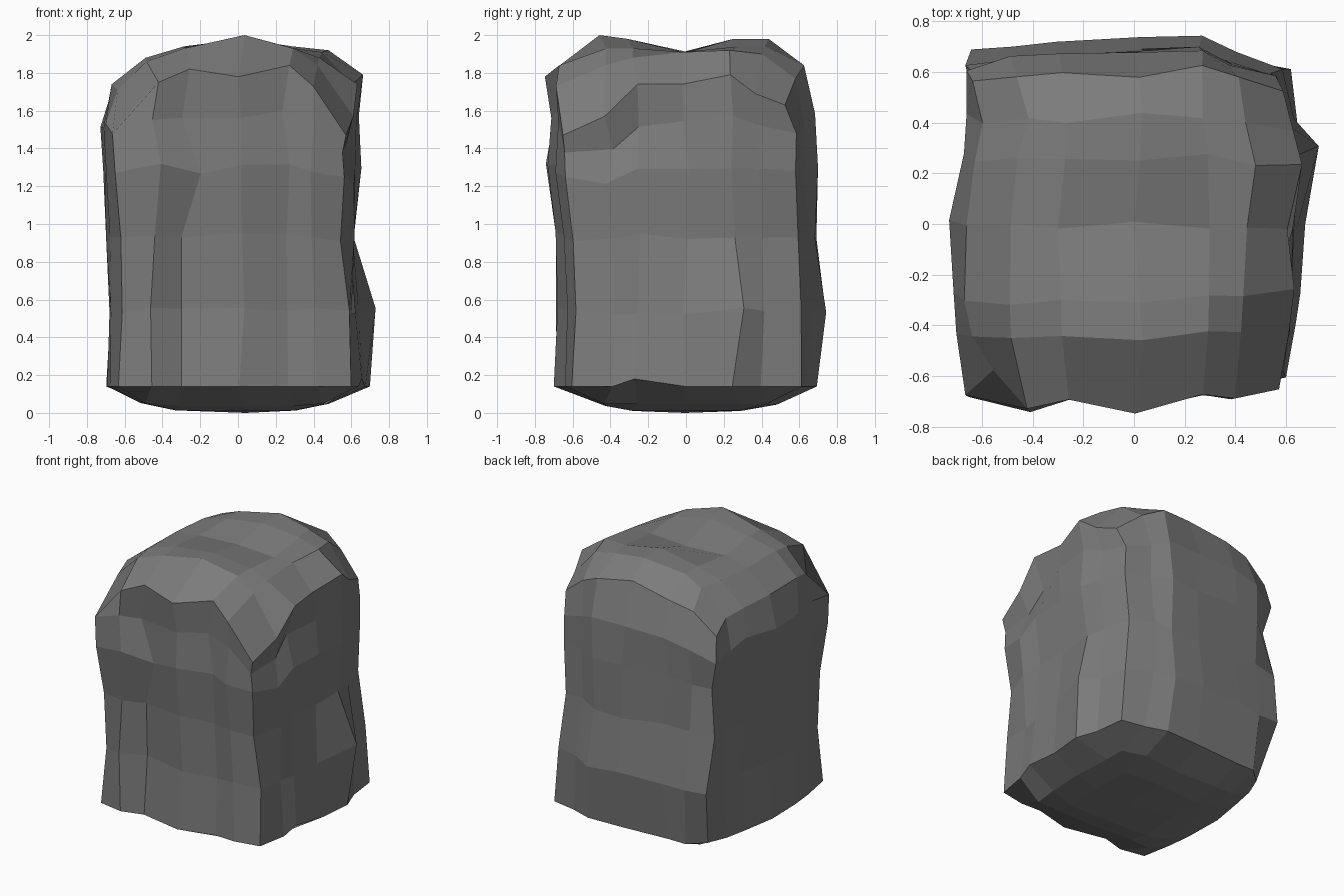
import bpy
import bmesh
import random

cube = bpy.data.objects.get("Cube")
if cube:
    bpy.data.objects.remove(cube, do_unlink=True)

rng = random.Random(4)

# Stone colour
stone = bpy.data.materials.new("stone grey")
stone.use_nodes = True
grey = (0.2, 0.2, 0.2, 1)
stone.diffuse_color = grey
stone.node_tree.nodes["Principled BSDF"].inputs["Base Color"].default_value = grey

# Grid lines across and along the block, and wall heights
columns = [-1, -.72, -.46, .03, .45, .7, 1]
rows = [-1, -.64, -.42, 0, .42, .68, 1]
heights = [.14, .54, .94, 1.3, 1.55, 1.78]

# Each wall: reach at every height, and relative reach along its length
left = [.69, .68, .69, .71, .72, .66]
right = [.69, .66, .62, .65, .64, .66]
front = [.69, .67, .69, .73, .72, .74]
back = [.69, .74, .69, .69, .69, .62]
left_plan = [.91, .98, 1, 1, .94, .91, .95]
right_plan = [.88, .92, .95, .97, 1, .94, .88]
front_plan = [.93, .98, .94, 1, .92, .94, .88]
back_plan = [.92, .95, .96, 1, 1, .92, .85]

# Heights of the weathered top, front row first, in hundredths
top = [
    [160, 175, 182, 178, 184, 173, 147],
    [171, 186, 193, 200, 193, 184, 157],
    [174, 188, 194, 198, 193, 188, 174],
    [173, 188, 191, 191, 191, 191, 174],
    [172, 188, 193, 198, 194, 192, 179],
    [170, 187, 193, 198, 194, 190, 169],
    [164, 178, 182, 185, 184, 177, 163],
]

# Local chips and bulges: grid point -> shift
chips = {
    # front left edge
    (0, 0, 5): (.05, .12, .02),
    (1, 0, 1): (0, -.03, 0),
    (1, 0, 2): (.02, -.02, 0),
    (2, 0, 1): (0, .03, 0),
    (2, 0, 2): (0, .03, 0),
    (1, 0, 3): (.06, -.02, .02),
    (2, 0, 3): (.1, .02, -.03),
    # right hand wall
    (6, 3, 5): (-.04, 0, 0),
    (6, 2, 4): (-.04, 0, 0),
    (6, 1, 4): (-.02, 0, -.04),
    (6, 1, 3): (.02, 0, -.04),
    (6, 1, 2): (.05, 0, 0),
    (6, 2, 0): (0, 0, .04),
    (6, 4, 1): (.06, .05, 0),
    (6, 5, 1): (.02, 0, 0),
    (6, 6, 0): (.01, .02, 0),
    (6, 6, 1): (0, -.02, 0),
    # back edges
    (0, 6, 0): (.08, -.08, 0),
    (0, 6, 3): (.06, -.06, 0),
    (0, 6, 4): (.03, -.03, 0),
    (3, 6, 4): (0, -.02, 0),
    (3, 6, 5): (0, -.05, .02),
}
last, crown = len(columns) - 1, len(heights) - 1


def block_point(i, j, k):
    """Place one grid point on the weathered block."""
    c, d = columns[i], rows[j]
    x = c * (right[k] * right_plan[j] if c > 0 else left[k] * left_plan[j])
    y = d * (back[k] * back_plan[i] if d > 0 else front[k] * front_plan[i])
    inside = 0 < i < last and 0 < j < last
    if inside and k == 0:
        # Shallow rounded underside, lowest at the middle
        z = 0 if i == j == 3 else heights[0] * max(abs(c), abs(d)) ** 3
    else:
        rim = top[j][i] / 100
        z = rim if k == crown else heights[k] - (heights[-1] - rim) * (k / crown) ** 3
    # Uneven surface
    x += rng.uniform(-.02, .02) if 0 < i < last else rng.uniform(-.01, .01)
    y += rng.uniform(-.02, .02) if 0 < j < last else rng.uniform(-.01, .01)
    if 0 < k < crown:
        z += rng.uniform(-.02, .02)
    sx, sy, sz = chips.get((i, j, k), (0, 0, 0))
    return x + sx, y + sy, z + sz


bm = bmesh.new()
points = {}


def vert(key):
    if key not in points:
        points[key] = bm.verts.new(block_point(*key))
    return points[key]


def quad(*keys):
    bm.faces.new([vert(k) for k in keys])


# Four walls
for a in range(last):
    for k in range(crown):
        for e in (0, last):
            quad((a, e, k), (a + 1, e, k), (a + 1, e, k + 1), (a, e, k + 1))
            quad((e, a, k), (e, a + 1, k), (e, a + 1, k + 1), (e, a, k + 1))

# Top and underside
for i in range(last):
    for j in range(last):
        for k in (0, crown):
            quad((i, j, k), (i + 1, j, k), (i + 1, j + 1, k), (i, j + 1, k))

bmesh.ops.recalc_face_normals(bm, faces=bm.faces)
mesh = bpy.data.meshes.new("boulder")
bm.to_mesh(mesh)
bm.free()
mesh.materials.append(stone)
boulder = bpy.data.objects.new("boulder", mesh)
bpy.context.collection.objects.link(boulder)
